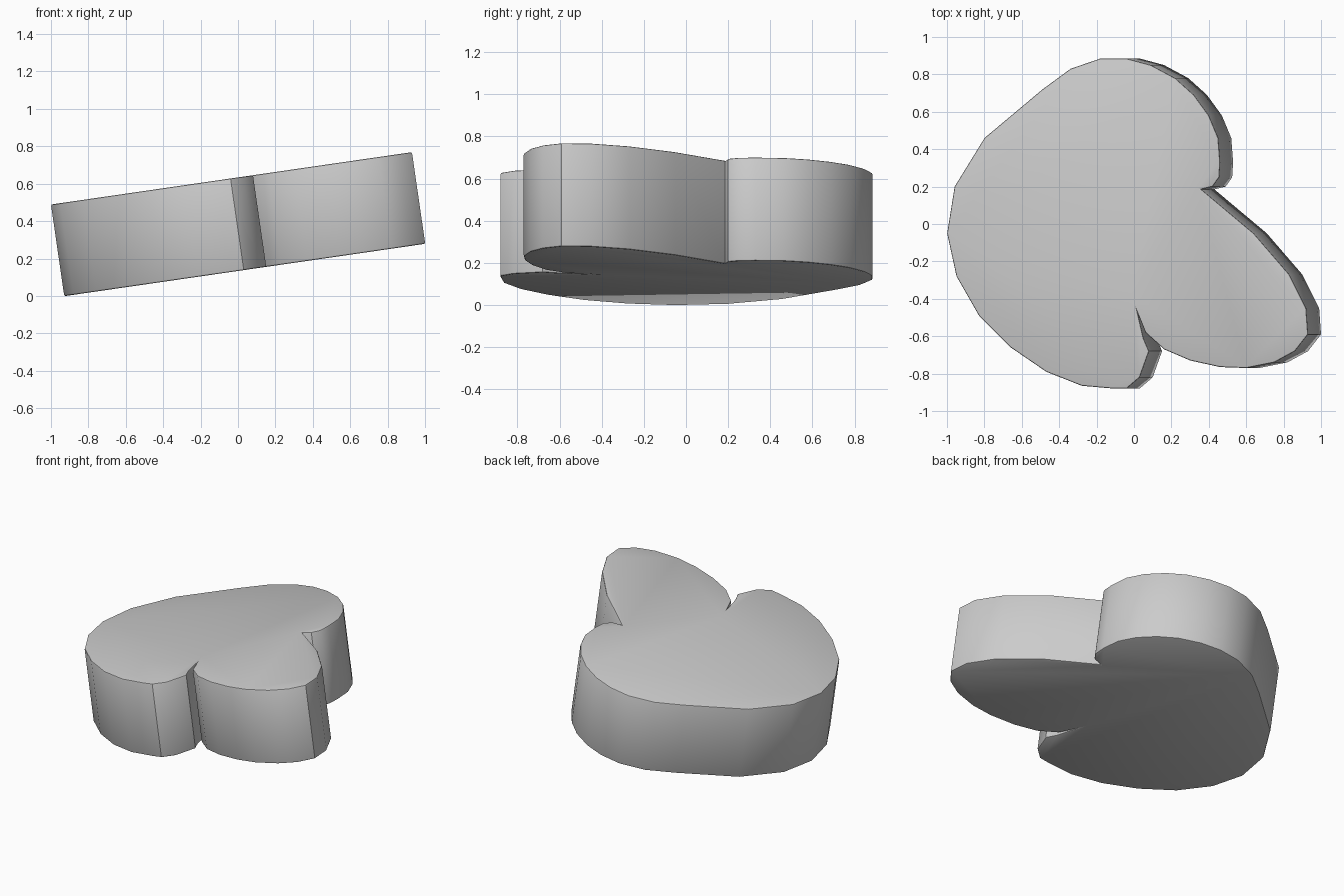
import bpy
import bmesh
import math
from mathutils import Matrix, Vector

cube = bpy.data.objects.get("Cube")
if cube:
    bpy.data.objects.remove(cube, do_unlink=True)

TILT = math.atan(0.145)
THICKNESS = 0.495
RIM = 0.015

# Lobes of the outline, clockwise seen from above; each ends at a notch
back_lobe = [(-.95, -.28), (-1, -.05), (-.96, .2), (-.8, .46), (-.49, .72), (-.34, .83),
             (-.18, .885), (-.04, .885), (.09, .85), (.22, .78), (.32, .69), (.4, .58),
             (.45, .46), (.46, .33), (.455, .25), (.42, .2), (.36, .185)]
side_lobe = [(.64, -.05), (.83, -.27), (.92, -.45), (.93, -.59), (.86, -.68), (.75, -.74),
             (.6, -.77), (.46, -.765), (.3, -.73), (.16, -.67), (.06, -.58), (.02, -.48)]
front_lobe = [(.05, -.61), (.08, -.68), (.03, -.82), (-.04, -.88), (-.11, -.88),
              (-.28, -.865), (-.47, -.79), (-.66, -.66), (-.83, -.49)]


def make_material(name, value):
    material = bpy.data.materials.new(name)
    material.use_nodes = True
    colour = (value, value, value, 1)
    material.diffuse_color = colour
    material.node_tree.nodes["Principled BSDF"].inputs["Base Color"].default_value = colour
    return material


def make_slab(name, outline, material):
    bm = bmesh.new()
    # Bottom cap, raised into a slab
    corners = [bm.verts.new((x / math.cos(TILT), y, -THICKNESS)) for x, y in outline]
    cap = bm.faces.new(corners)
    raised = bmesh.ops.extrude_face_region(bm, geom=[cap], use_keep_orig=True)
    top = [item for item in raised["geom"] if isinstance(item, bmesh.types.BMVert)]
    bmesh.ops.translate(bm, verts=top, vec=Vector((0, 0, THICKNESS)))
    bmesh.ops.recalc_face_normals(bm, faces=bm.faces)

    # Softly rounded rims around both caps
    rims = [e for e in bm.edges if abs(e.verts[0].co.z - e.verts[1].co.z) < RIM]
    bmesh.ops.bevel(bm, geom=rims, offset=RIM, segments=2, profile=0.5,
                    affect="EDGES", clamp_overlap=True)
    bmesh.ops.recalc_face_normals(bm, faces=bm.faces)

    # Lean the slab up towards +x and rest it on the ground
    bm.transform(Matrix.Rotation(-TILT, 4, "Y"))
    lowest = min(v.co.z for v in bm.verts)
    bmesh.ops.translate(bm, verts=bm.verts, vec=Vector((0, 0, -lowest)))

    mesh = bpy.data.meshes.new(name)
    bm.to_mesh(mesh)
    bm.free()
    slab = bpy.data.objects.new(name, mesh)
    bpy.context.collection.objects.link(slab)
    mesh.materials.append(material)
    bpy.ops.object.select_all(action="DESELECT")
    slab.select_set(True)
    bpy.context.view_layer.objects.active = slab
    bpy.ops.object.shade_smooth_by_angle(angle=math.radians(30))
    return slab


make_slab("lobed_slab", back_lobe + side_lobe + front_lobe, make_material("plain grey", 0.6))
